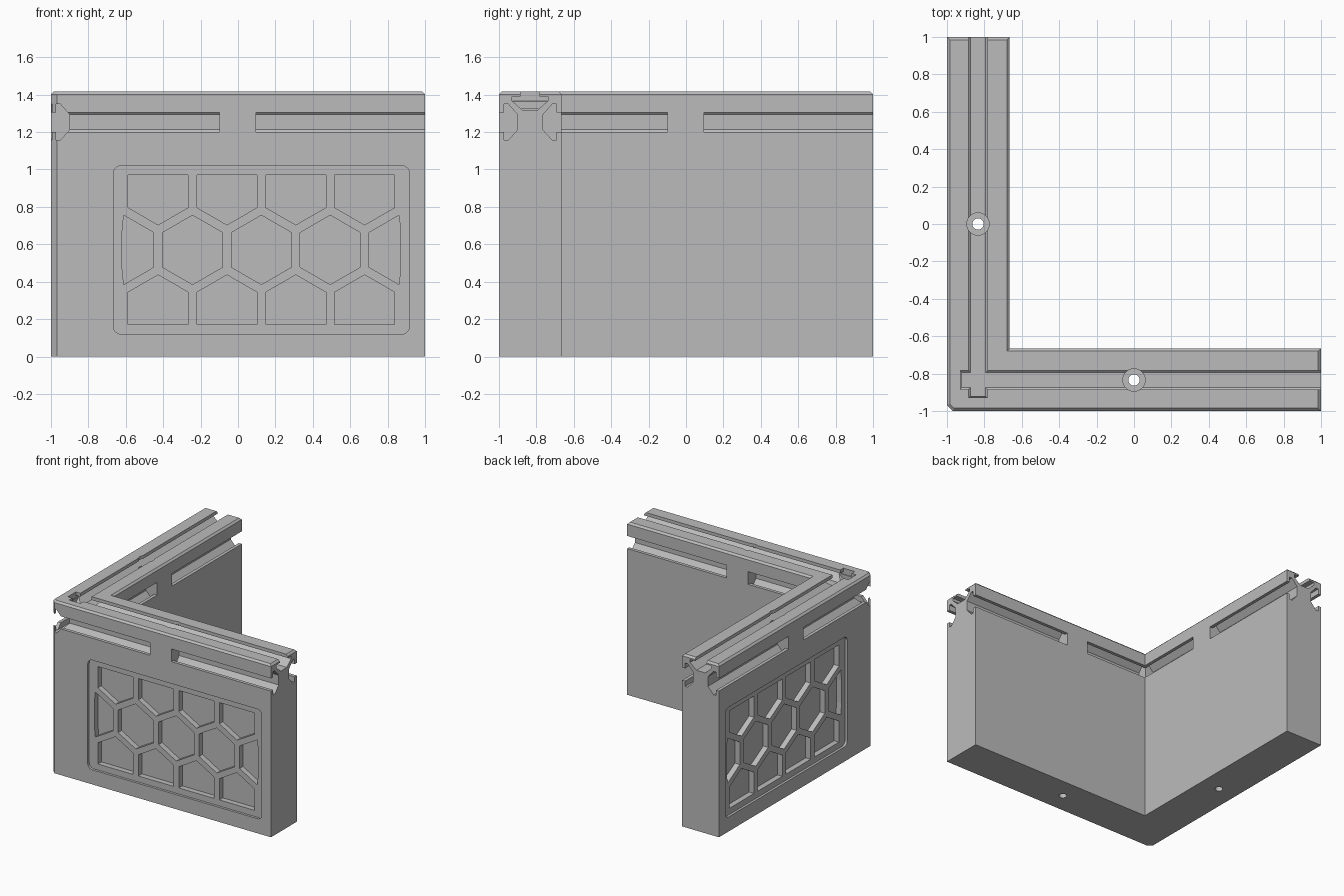
import bpy, bmesh
from math import sin, cos, pi, radians

cube = bpy.data.objects.get("Cube")
if cube:
    bpy.data.objects.remove(cube, do_unlink=True)

THICK, HEIGHT, MID, SLOT_Z = 0.335, 1.417, 0.166, 1.253

grey = bpy.data.materials.new("plain grey")
grey.use_nodes = True
grey.diffuse_color = (0.5, 0.5, 0.5, 1)
grey.node_tree.nodes["Principled BSDF"].inputs["Base Color"].default_value = (0.5, 0.5, 0.5, 1)


# Wall frames: distance along the wall, depth from its outer face, height
def front_wall(s, d, z):
    return (s, d - 1, z)


def side_wall(s, d, z):
    return (d - 1, s, z)


def prism(bm, start, end):
    a = [bm.verts.new(p) for p in start]
    b = [bm.verts.new(p) for p in end]
    bm.faces.new(a)
    bm.faces.new(b[::-1])
    for i in range(len(a)):
        j = (i + 1) % len(a)
        bm.faces.new((a[j], a[i], b[i], b[j]))


def finish(bm, name):
    bmesh.ops.recalc_face_normals(bm, faces=bm.faces)
    mesh = bpy.data.meshes.new(name)
    bm.to_mesh(mesh)
    bm.free()
    mesh.materials.append(grey)
    ob = bpy.data.objects.new(name, mesh)
    bpy.context.scene.collection.objects.link(ob)
    return ob


def cut(target, bm, name):
    cutter = finish(bm, name)
    cutter.hide_render = True
    mod = target.modifiers.new(name, 'BOOLEAN')
    mod.operation, mod.solver, mod.object = 'DIFFERENCE', 'EXACT', cutter
    bpy.context.view_layer.objects.active = target
    bpy.ops.object.modifier_apply(modifier=name)
    bpy.data.objects.remove(cutter, do_unlink=True)


# Corner wall body with a chamfered outer corner and top rim
inner = THICK - 1
outline = [(-0.968, -1), (1, -1), (1, inner), (inner, inner), (inner, 1), (-1, 1), (-1, -0.968)]
bm = bmesh.new()
prism(bm, [(x, y, 0) for x, y in outline], [(x, y, HEIGHT) for x, y in outline])
bmesh.ops.recalc_face_normals(bm, faces=bm.faces)
rim = [e for e in bm.edges if all(v.co.z > 1 for v in e.verts)]
bmesh.ops.bevel(bm, geom=rim, offset=0.015, segments=1, affect='EDGES')
wall = finish(bm, "corner_wall")

# T-slot section as (half width, depth), mirrored about its middle
half = [(0.052, -0.02), (0.052, 0.027), (0.096, 0.027), (0.096, 0.05), (0.04, 0.1)]
section = half + [(-w, d) for w, d in reversed(half)]


def slot(bm, place, kind, a, b):
    def ring(s):
        if kind == "top":
            return [place(s, MID + w, HEIGHT - d) for w, d in section]
        if kind == "outer":
            return [place(s, d, SLOT_Z + w) for w, d in section]
        return [place(s, THICK - d, SLOT_Z + w) for w, d in section]
    prism(bm, ring(a), ring(b))


for place in (front_wall, side_wall):
    bm = bmesh.new()
    slot(bm, place, "top", -0.927, 1.05)
    for kind, begin in (("outer", -1.05), ("inner", -0.69)):
        slot(bm, place, kind, begin, -0.1)
        slot(bm, place, kind, 0.096, 1.05)
    cut(wall, bm, "slots")

# Screw holes through the full height, with a wider head seat
for radius, bottom in ((0.06, 1.27), (0.03, -0.1)):
    bm = bmesh.new()
    for place in (front_wall, side_wall):
        ring = [(radius * cos(2 * pi * i / 40), radius * sin(2 * pi * i / 40)) for i in range(40)]
        prism(bm, [place(u, MID + v, bottom) for u, v in ring],
              [place(u, MID + v, 1.5) for u, v in ring])
    cut(wall, bm, "screw_hole")

# Recessed rounded panel on both outer faces
PX, PZ = 0.125, 0.57
panel = []
for k, (sx, sz) in enumerate(((1, 1), (-1, 1), (-1, -1), (1, -1))):
    for i in range(7):
        t = radians(90 * k + 15 * i)
        panel.append((PX + sx * 0.751 + 0.04 * cos(t), PZ + sz * 0.41 + 0.04 * sin(t)))


def pocket(bm, place, shape, depth):
    prism(bm, [place(s, -0.05, z) for s, z in shape], [place(s, depth, z) for s, z in shape])


bm = bmesh.new()
for place in (front_wall, side_wall):
    pocket(bm, place, panel, 0.02)
cut(wall, bm, "panel_recess")

# Honeycomb pockets, trimmed to a rectangle
STEP, RAD = 0.368, 0.185
bm = bmesh.new()
for place in (front_wall, side_wall):
    for row, columns in ((-1, 4), (0, 5), (1, 4)):
        for c in range(columns):
            cx = (c - (columns - 1) / 2) * STEP
            cz = row * STEP * cos(pi / 6)
            shape = []
            for i in range(6):
                t = radians(30 + 60 * i)
                u = min(max(cx + RAD * cos(t), -0.745), 0.745)
                v = min(max(cz + RAD * sin(t), -0.4), 0.4)
                shape.append((PX + u, PZ + v))
            pocket(bm, place, shape, 0.065)
cut(wall, bm, "honeycomb_pockets")
